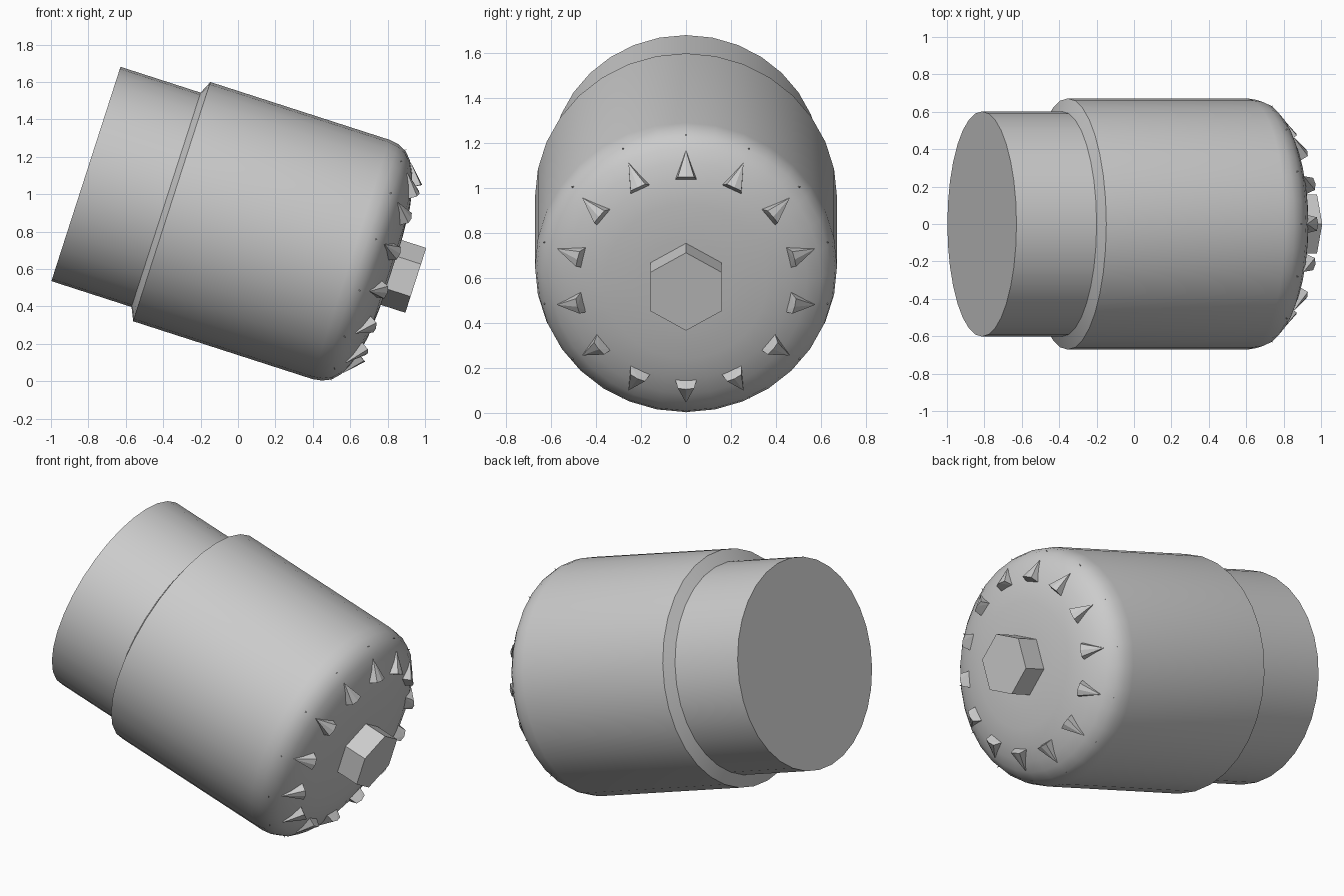
import bpy, bmesh, math
from mathutils import Matrix, Vector

cube = bpy.data.objects.get("Cube")
if cube:
    bpy.data.objects.remove(cube, do_unlink=True)

grey = bpy.data.materials.new("plain_grey")
grey.use_nodes = True
grey.diffuse_color = (0.6, 0.6, 0.6, 1)
grey.node_tree.nodes["Principled BSDF"].inputs["Base Color"].default_value = (0.6, 0.6, 0.6, 1)

# Tilted frame: local z runs along the barrel axis, local x points to its top
AXIS = Vector((0.952, 0, -0.307)).normalized()
UP = Vector((-AXIS.z, 0, AXIS.x))
FRAME = Matrix((UP, AXIS.cross(UP), AXIS)).transposed().to_4x4()
FRAME.translation = (-0.813, 0, 1.108)


def finish(name, bm, smooth=False):
    bmesh.ops.recalc_face_normals(bm, faces=bm.faces)
    bm.transform(FRAME)
    mesh = bpy.data.meshes.new(name)
    bm.to_mesh(mesh)
    bm.free()
    mesh.materials.append(grey)
    obj = bpy.data.objects.new(name, mesh)
    bpy.context.collection.objects.link(obj)
    if smooth:
        bpy.ops.object.select_all(action="DESELECT")
        obj.select_set(True)
        bpy.context.view_layer.objects.active = obj
        bpy.ops.object.shade_smooth_by_angle(angle=math.radians(28))
    return obj


def lathe(name, profile, segments=32):
    """Spin (radius, distance) points about the axis and cap both ends."""
    bm = bmesh.new()
    rings = []
    for r, t in profile:
        rings.append([bm.verts.new((r * math.cos(a), r * math.sin(a), t))
                      for a in (math.tau * i / segments for i in range(segments))])
    for low, high in zip(rings, rings[1:]):
        for i in range(segments):
            j = (i + 1) % segments
            bm.faces.new((low[i], low[j], high[j], high[i]))
    bm.faces.new(rings[0])
    bm.faces.new(rings[-1])
    return finish(name, bm, True)


# Barrel: narrow neck, chamfered shoulder, wide body and rounded nose
lathe("barrel", [(0.602, 0), (0.602, 0.45), (0.672, 0.482), (0.672, 1.488),
                 (0.664, 1.54), (0.642, 1.588), (0.60, 1.627), (0.54, 1.658),
                 (0.46, 1.686), (0.36, 1.704), (0.2, 1.715)])

# Hexagonal stud in the middle of the nose
bm = bmesh.new()
bmesh.ops.create_cone(bm, cap_ends=True, segments=6, radius1=0.182, radius2=0.182, depth=0.2,
                      matrix=Matrix.Translation((0, 0, 1.753)) @ Matrix.Rotation(math.pi / 2, 4, "Z"))
hexes = finish("hex_stud", bm)


# Ring of wedge teeth, each running out to a point, with a small spike beyond
def add_hull(bm, points, turn):
    verts = [bm.verts.new(turn @ Vector(p)) for p in points]
    bmesh.ops.convex_hull(bm, input=verts)


TEETH = 14
teeth, spikes = bmesh.new(), bmesh.new()
for i in range(TEETH):
    turn = Matrix.Rotation(math.tau * i / TEETH, 3, "Z")
    wedge = [(0.496, 0, 1.73), (0.59, 0, 1.636), (0.58, 0, 1.6)]
    for side in (-1, 1):
        wedge += [(0.46, side * 0.052, 1.665), (0.494, side * 0.036, 1.722)]
    add_hull(teeth, wedge, turn)
    add_hull(spikes, [(0.652, 0, 1.59), (0.625, 0, 1.57),
                      (0.635, 0.01, 1.57), (0.635, -0.01, 1.57)], turn)
finish("nose_teeth", teeth)
finish("tooth_spikes", spikes)
